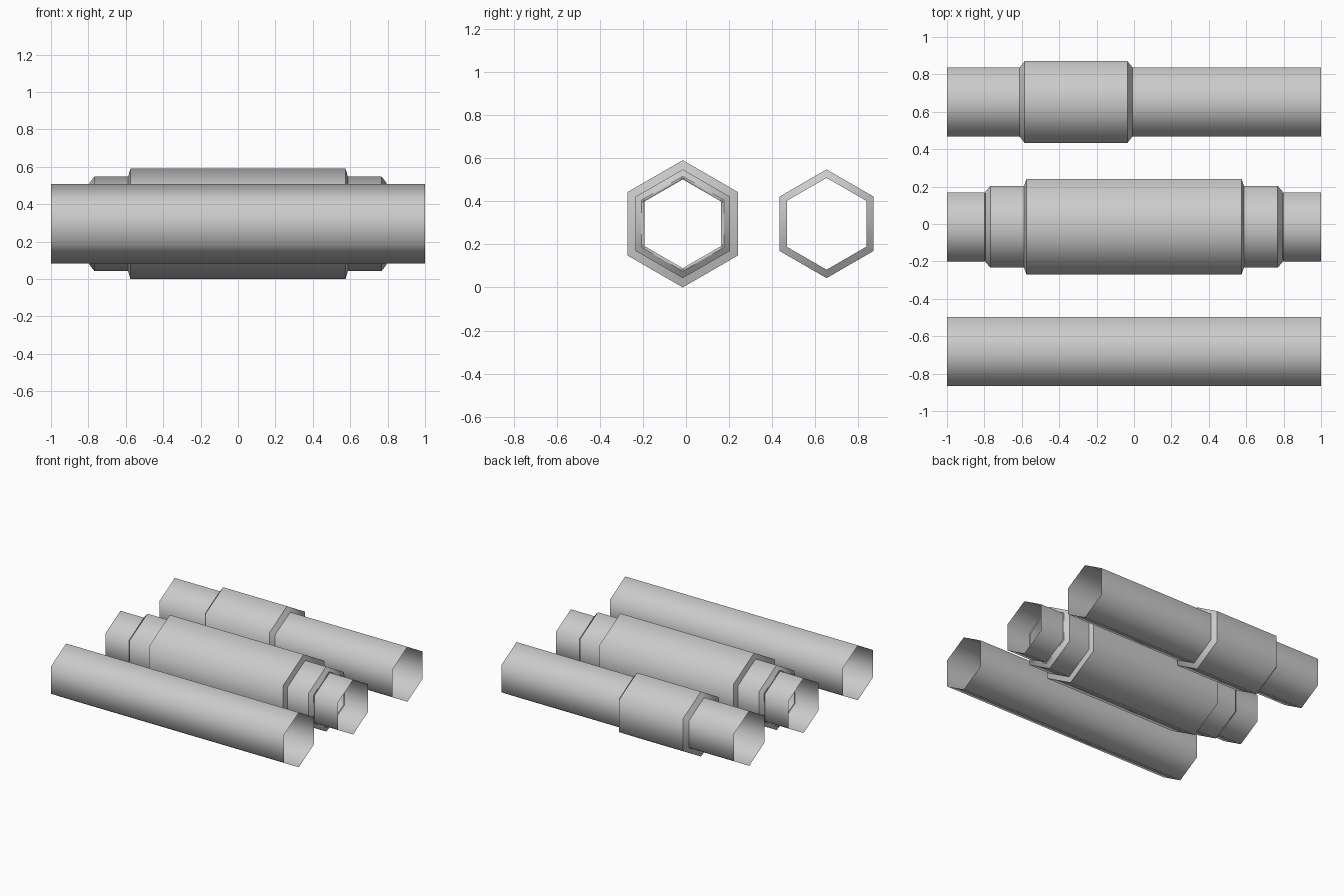
import bpy, bmesh, math

cube = bpy.data.objects.get("Cube")
if cube:
    bpy.data.objects.remove(cube, do_unlink=True)

grey = bpy.data.materials.new("pipe_grey")
grey.use_nodes = True
COLOR = (0.6, 0.6, 0.6, 1)
grey.diffuse_color = COLOR
grey.node_tree.nodes["Principled BSDF"].inputs["Base Color"].default_value = COLOR

SIDES = 6
AXIS_Z = 0.295
BORE, COLLAR, SLEEVE = 0.213, 0.252, 0.295


def hex_pipe(name, y, profile):
    """Open six-sided pipe along x from (x, radius) stations."""
    bm = bmesh.new()
    rings = []
    for x, r in profile:
        angles = [math.pi / 2 + 2 * math.pi * i / SIDES for i in range(SIDES)]
        rings.append([bm.verts.new((x, r * math.cos(a), r * math.sin(a))) for a in angles])
    for a, b in zip(rings, rings[1:]):
        for i in range(SIDES):
            j = (i + 1) % SIDES
            bm.faces.new((a[i], a[j], b[j], b[i])).smooth = True
    bmesh.ops.recalc_face_normals(bm, faces=bm.faces)
    # Normals point away from the axis
    first = bm.faces[:][0]
    centre = first.calc_center_median()
    if first.normal.y * centre.y + first.normal.z * centre.z < 0:
        bmesh.ops.reverse_faces(bm, faces=bm.faces[:])
    # Crisp steps, soft shading around the pipe
    for ring in rings:
        for i in range(SIDES):
            edge = bm.edges.get((ring[i], ring[(i + 1) % SIDES]))
            edge.smooth = False
    mesh = bpy.data.meshes.new(name)
    bm.to_mesh(mesh)
    bm.free()
    mesh.materials.append(grey)
    obj = bpy.data.objects.new(name, mesh)
    obj.location = (0, y, AXIS_Z)
    bpy.context.collection.objects.link(obj)
    return obj


# Plain pipe at the front
hex_pipe("plain_pipe", -0.682, [(-1, BORE), (1, BORE)])

# Double-stepped pipe in the middle, with a small inner lip, mirrored in x
half = [(-1, BORE), (-0.798, BORE), (-0.793, 0.206), (-0.793, 0.22),
        (-0.768, COLLAR), (-0.588, COLLAR), (-0.575, SLEEVE)]
hex_pipe("double_sleeve_pipe", -0.015, half + [(-x, r) for x, r in reversed(half)])

# Single-collar pipe at the back
hex_pipe("collar_pipe", 0.652, [(-1, BORE), (-0.612, BORE), (-0.585, COLLAR),
                                (-0.035, COLLAR), (-0.008, BORE), (1, BORE)])
